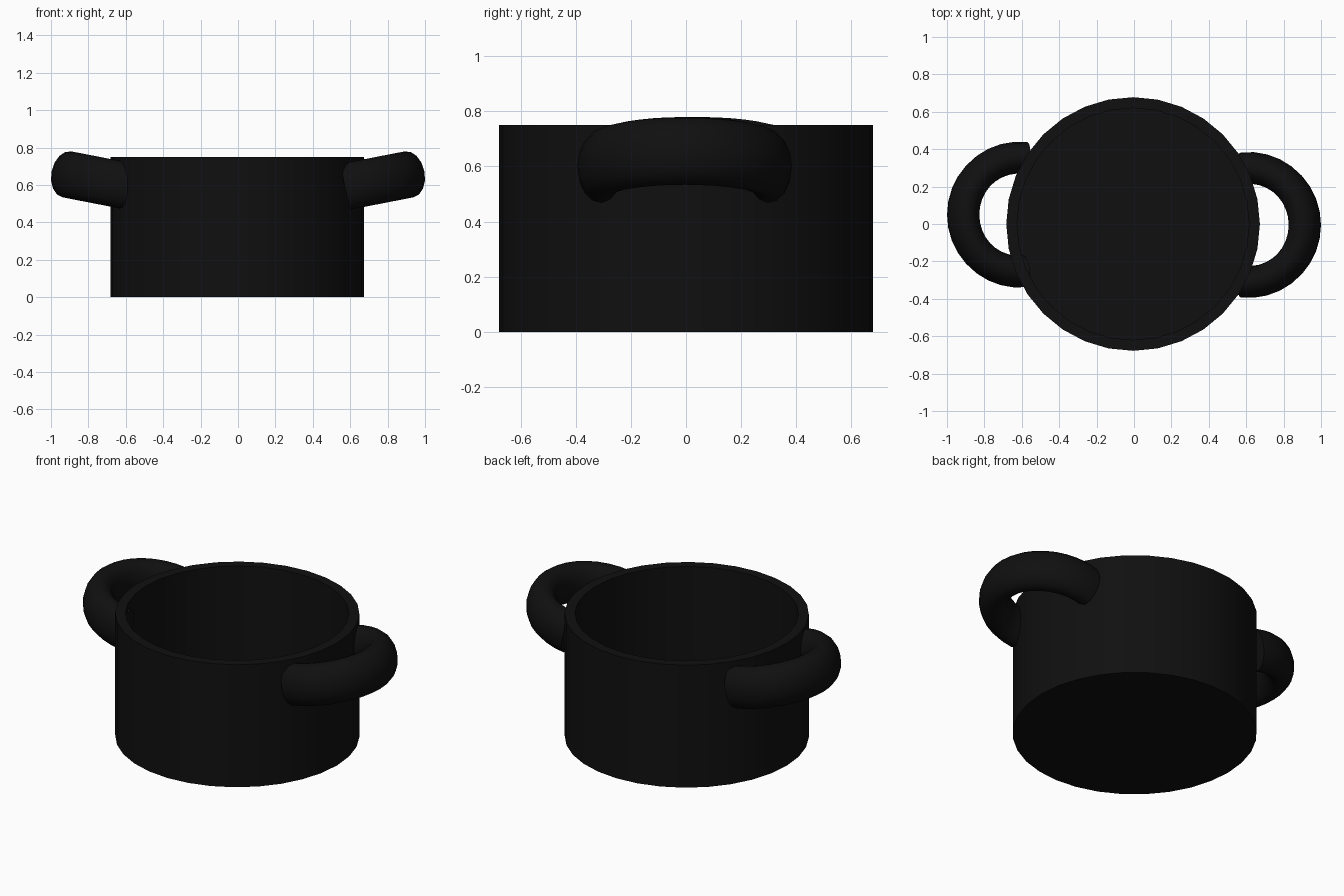
import bpy, bmesh, math
from mathutils import Matrix, Vector

cube = bpy.data.objects.get("Cube")
if cube:
    bpy.data.objects.remove(cube, do_unlink=True)

SIDES = 32
RADIUS, INNER, HEIGHT, FLOOR = 0.678, 0.62, 0.75, 0.06
POT_X = -0.005

black = bpy.data.materials.new("black_enamel")
black.use_nodes = True
colour = (0.005, 0.005, 0.005, 1)
black.diffuse_color = colour
black.node_tree.nodes["Principled BSDF"].inputs["Base Color"].default_value = colour


def finish(bm, name):
    """Turn a bmesh into a smooth-shaded object with crisp edges."""
    bmesh.ops.remove_doubles(bm, verts=bm.verts, dist=0.0005)
    bmesh.ops.recalc_face_normals(bm, faces=bm.faces)
    mesh = bpy.data.meshes.new(name)
    bm.to_mesh(mesh)
    bm.free()
    mesh.materials.append(black)
    obj = bpy.data.objects.new(name, mesh)
    bpy.context.collection.objects.link(obj)
    bpy.ops.object.select_all(action="DESELECT")
    obj.select_set(True)
    bpy.context.view_layer.objects.active = obj
    bpy.ops.object.shade_smooth_by_angle(angle=math.radians(40))
    return obj


# Pot body: a hollow profile spun round the vertical axis
bm = bmesh.new()
profile = [(0, 0), (RADIUS, 0), (RADIUS, HEIGHT), (INNER, HEIGHT),
           (INNER, FLOOR), (0, FLOOR)]
verts = [bm.verts.new((r, 0, z)) for r, z in profile]
edges = [bm.edges.new(pair) for pair in zip(verts, verts[1:])]
bmesh.ops.spin(bm, geom=verts + edges, cent=(0, 0, 0), axis=(0, 0, 1),
               angle=math.tau, steps=SIDES)
pot = finish(bm, "pot_body")
pot.location.x = POT_X


# Handles: an oval section swept through a half ring, tilted upwards
def handle(name, side, y):
    bm = bmesh.new()
    sweep = math.radians(193)
    ring = bmesh.ops.create_circle(bm, segments=16, radius=1)["verts"]
    place = (Matrix.Rotation(-sweep / 2, 4, "Z")
             @ Matrix.Translation((0.305, 0, 0))
             @ Matrix.Rotation(math.pi / 2, 4, "X")
             @ Matrix.Diagonal((0.085, 0.125, 1, 1)))
    bmesh.ops.transform(bm, matrix=place, verts=ring)
    start = list(bm.edges)
    end = bmesh.ops.spin(bm, geom=ring + start, cent=(0, 0, 0),
                         axis=(0, 0, 1), angle=sweep, steps=18)["geom_last"]
    bmesh.ops.contextual_create(bm, geom=start)
    bmesh.ops.contextual_create(
        bm, geom=[e for e in end if isinstance(e, bmesh.types.BMEdge)])
    turn = Matrix.Rotation(math.pi if side < 0 else 0, 4, "Z")
    tilt = Matrix.Rotation(math.radians(-11), 4, "Y")
    move = Matrix.Translation(Vector((side * 0.614, y, 0.598)))
    bmesh.ops.transform(bm, matrix=move @ turn @ tilt, verts=bm.verts)
    return finish(bm, name)


handle("left_handle", 1, -0.005)
handle("right_handle", -1, 0.05)
